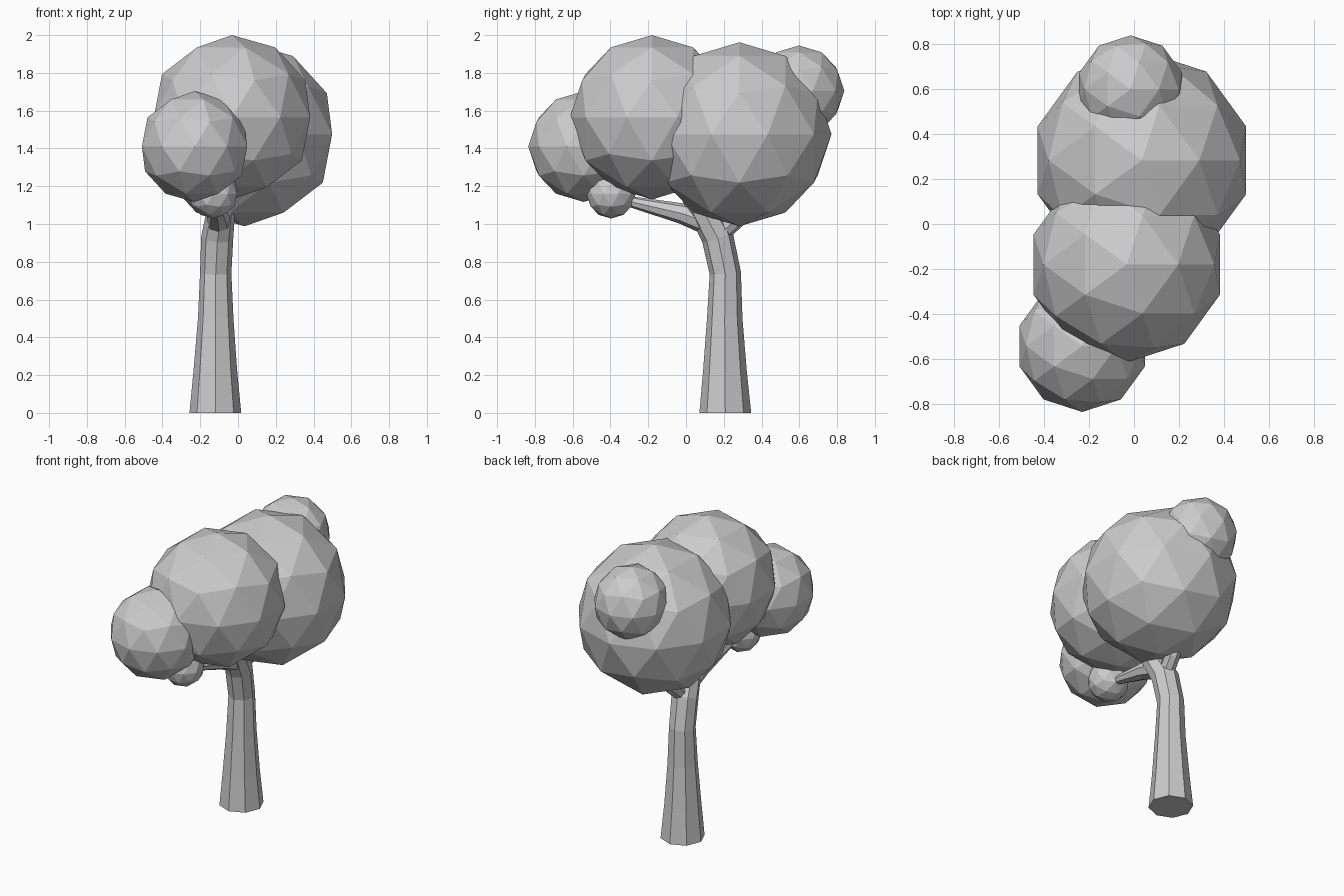
import bpy, bmesh, math
from mathutils import Vector

if "Cube" in bpy.data.objects:
    bpy.data.objects.remove(bpy.data.objects["Cube"])


def tube(name, path, sides=8):
    """Faceted tapering limb swept along (x, y, z, radius) points."""
    bm = bmesh.new()
    pts = [Vector(p[:3]) for p in path]
    rings = []
    for i, p in enumerate(pts):
        t = (pts[min(i + 1, len(pts) - 1)] - pts[max(i - 1, 0)]).normalized()
        if i == 0 and p.z == 0:
            t = Vector((0, 0, 1))
        u = Vector((1, 0, 0))
        u = (u - t * u.dot(t)).normalized()
        v = t.cross(u)
        r = path[i][3]
        rings.append([bm.verts.new(p + r * (math.cos(a) * u + math.sin(a) * v))
                      for a in (2 * math.pi * k / sides for k in range(sides))])
    for lo, hi in zip(rings, rings[1:]):
        for k in range(sides):
            n = (k + 1) % sides
            bm.faces.new((lo[k], lo[n], hi[n], hi[k]))
    bm.faces.new(rings[0][::-1])
    bm.faces.new(rings[-1])
    me = bpy.data.meshes.new(name)
    bm.to_mesh(me)
    bm.free()
    bpy.context.collection.objects.link(bpy.data.objects.new(name, me))


# Trunk, flared at the foot and leaning forward at the top
tube("trunk", [(-0.12, 0.208, 0, 0.137), (-0.12, 0.206, 0.23, 0.115),
               (-0.118, 0.205, 0.5, 0.094), (-0.118, 0.208, 0.74, 0.083),
               (-0.11, 0.167, 0.93, 0.085), (-0.09, 0.09, 1.07, 0.075),
               (-0.06, -0.02, 1.25, 0.055)])

# Branches
tube("front_branch", [(-0.1, 0.14, 1.0, 0.07), (-0.105, -0.02, 1.055, 0.055),
                      (-0.12, -0.28, 1.115, 0.03), (-0.13, -0.4, 1.15, 0.022)])
tube("back_branch", [(-0.105, 0.17, 0.94, 0.05), (-0.08, 0.27, 1.03, 0.05),
                     (-0.05, 0.38, 1.2, 0.04)])

# Leaf clumps: centre and radius
clumps = {
    "back_foliage": (0.035, 0.283, 1.475, 0.487),
    "middle_foliage": (-0.032, -0.18, 1.565, 0.435),
    "front_foliage": (-0.23, -0.542, 1.41, 0.293),
    "top_back_foliage": (-0.015, 0.598, 1.705, 0.24),
    "branch_foliage": (-0.13, -0.397, 1.16, 0.131),
}
for name, (x, y, z, r) in clumps.items():
    bpy.ops.mesh.primitive_ico_sphere_add(subdivisions=2, radius=r, location=(x, y, z))
    bpy.context.object.name = name
